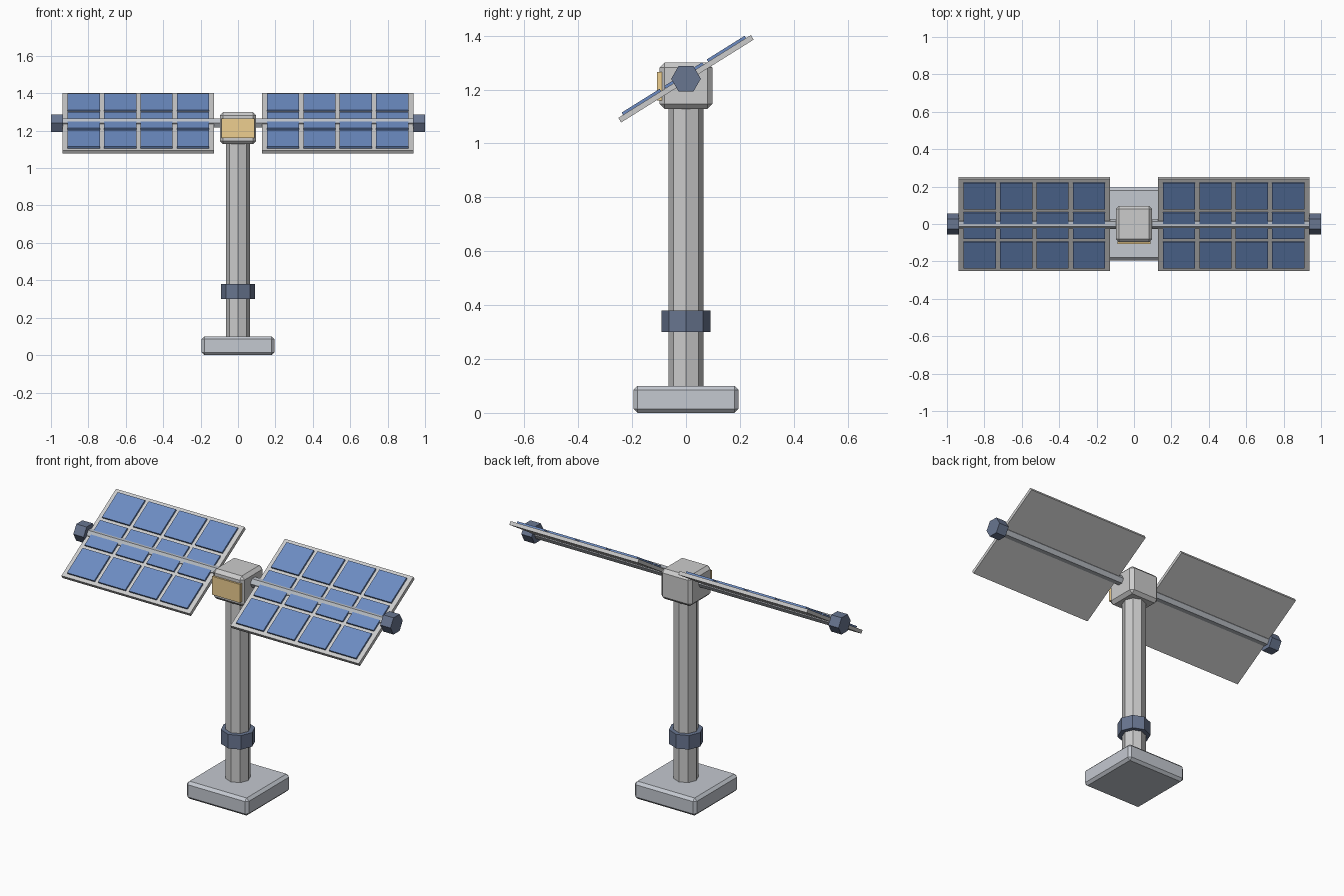
import bpy
from math import radians, pi
from mathutils import Matrix, Vector

if "Cube" in bpy.data.objects:
    bpy.data.objects.remove(bpy.data.objects["Cube"])

def mat(name, c):
    m = bpy.data.materials.new(name)
    m.diffuse_color = (*c, 1)
    m.use_nodes = True
    m.node_tree.nodes["Principled BSDF"].inputs["Base Color"].default_value = m.diffuse_color
    return m

NAVY = mat("navy", (0.14, 0.18, 0.28))
BLUE = mat("cell_blue", (0.15, 0.26, 0.54))
GOLD = mat("amber", (0.85, 0.62, 0.28))
SLATE = mat("slate", (0.55, 0.58, 0.63))
LIGHT = mat("light_grey", (0.80, 0.81, 0.83))
STEEL = mat("steel", (0.50, 0.53, 0.57))

def box(name, loc, size, m, bevel=0, frame=Matrix()):
    """Box at loc within a local frame, optionally chamfered."""
    bpy.ops.mesh.primitive_cube_add(size=1)
    o = bpy.context.object
    o.name = name
    o.data.transform(Matrix.Translation(loc) @ Matrix.Diagonal((*size, 1)))
    o.matrix_world = frame
    o.data.materials.append(m)
    if bevel:
        b = o.modifiers.new("bevel", 'BEVEL')
        b.width, b.segments = bevel, 1
    return o

def prism(name, sides, r, a, b, m, axis='Z'):
    """Regular prism from a to b along an axis, with corners on +-y."""
    centre = Vector((0, 0, (a + b) / 2)) if axis == 'Z' else Vector(((a + b) / 2, 0, AXLE_Z))
    rot = (0, 0, 0) if axis == 'Z' else (0, pi / 2, 0)
    bpy.ops.mesh.primitive_cylinder_add(vertices=sides, radius=r, depth=b - a,
                                        location=centre, rotation=rot)
    o = bpy.context.object
    o.name = name
    o.data.materials.append(m)
    return o

AXLE_Z = 1.24

# Stand
box("base", (0, 0, 0.05), (0.39, 0.39, 0.10), SLATE, 0.015)
prism("pole", 8, 0.065, 0.09, 1.14, LIGHT)
prism("pole_collar", 8, 0.09, 0.30, 0.38, NAVY)

# Head with amber front plate
box("head", (0, 0, 1.214), (0.195, 0.195, 0.172), LIGHT, 0.018)
box("front_plate", (0, -0.098, 1.212), (0.175, 0.02, 0.105), GOLD)

# Axle
prism("axle", 6, 0.028, -0.95, 0.95, STEEL, 'X')

# Tilted panels, cells and end caps on both sides
tilt = Matrix.Translation((0, 0, AXLE_Z)) @ Matrix.Rotation(radians(32), 4, 'X')
for side, s in (("left", -1), ("right", 1)):
    cx = s * 0.5325
    box(f"{side}_panel_frame", (cx, 0, 0), (0.81, 0.58, 0.02), LIGHT, 0, tilt)
    for i in range(4):
        for j in range(3):
            box(f"{side}_cell_{i}_{j}",
                (cx + (i - 1.5) * 0.195, (j - 1) * 0.186, 0.012),
                (0.172, 0.166, 0.016), BLUE, 0, tilt)
    a, b = sorted((s * 0.935, s * 1.0))
    prism(f"{side}_end_cap", 6, 0.055, a, b, NAVY, 'X')
